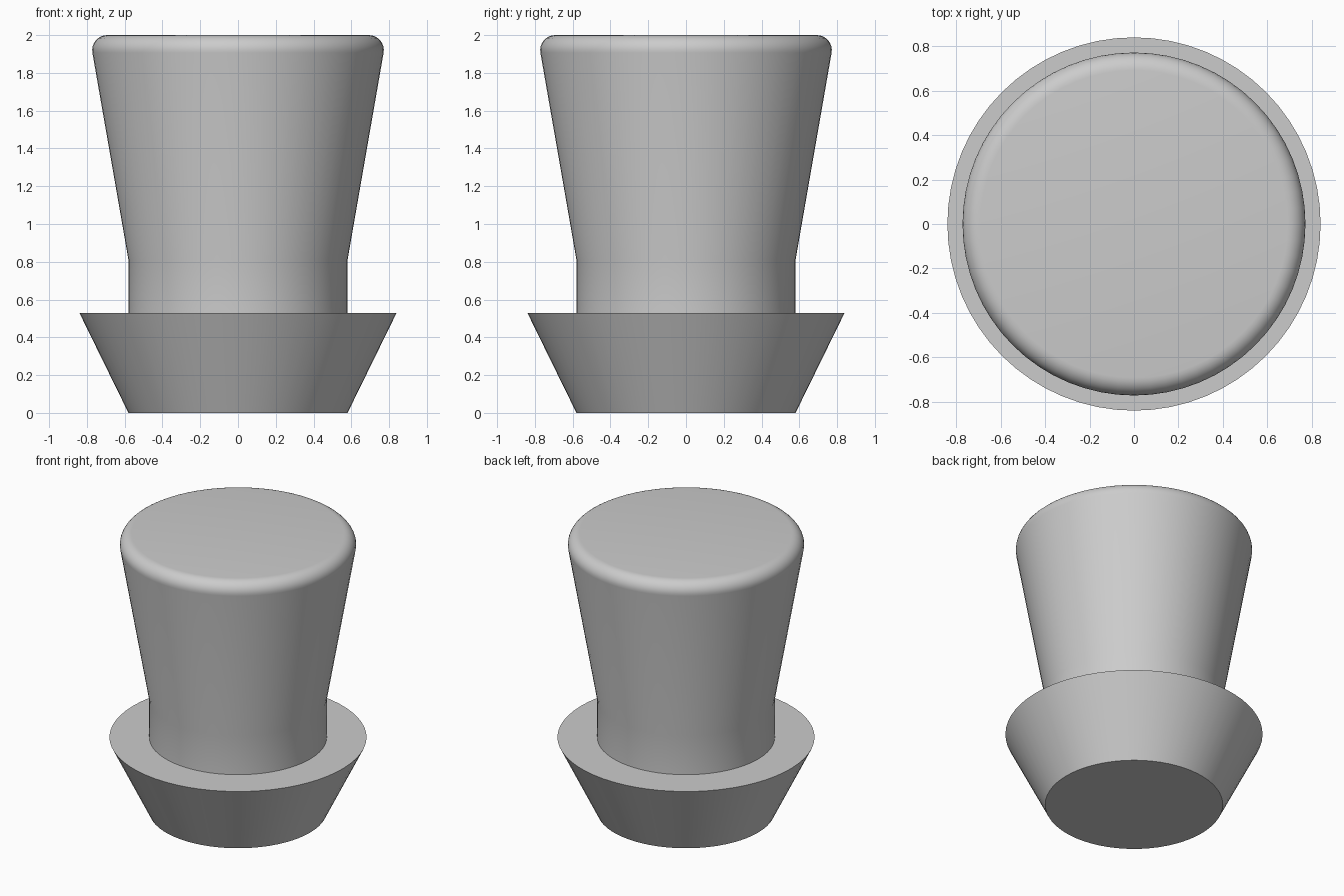
import bpy, bmesh, math

cube = bpy.data.objects.get("Cube")
if cube:
    bpy.data.objects.remove(cube, do_unlink=True)

SIDES = 64

grey = bpy.data.materials.new("plain_grey")
grey.use_nodes = True
grey.diffuse_color = (0.6, 0.6, 0.6, 1)
grey.node_tree.nodes["Principled BSDF"].inputs["Base Color"].default_value = (0.6, 0.6, 0.6, 1)


def lathe(name, profile):
    """Turn a bottom-to-top (radius, height) profile into a closed solid."""
    bm = bmesh.new()
    rings = []
    for r, z in profile:
        rings.append([bm.verts.new((r * math.cos(a), r * math.sin(a), z))
                      for a in (math.tau * i / SIDES for i in range(SIDES))])
    for low, high in zip(rings, rings[1:]):
        for i in range(SIDES):
            j = (i + 1) % SIDES
            bm.faces.new((low[i], low[j], high[j], high[i]))
    bm.faces.new(rings[0][::-1])
    bm.faces.new(rings[-1])
    mesh = bpy.data.meshes.new(name)
    bm.to_mesh(mesh)
    bm.free()
    mesh.materials.append(grey)
    obj = bpy.data.objects.new(name, mesh)
    bpy.context.collection.objects.link(obj)
    bpy.ops.object.select_all(action='DESELECT')
    obj.select_set(True)
    bpy.context.view_layer.objects.active = obj
    bpy.ops.object.shade_smooth_by_angle(angle=math.radians(30))
    return obj


# Rounded rim between the flared wall and the flat top
fillet = 0.08
slope = math.atan2(0.19, 1.11)
rim = []
for k in range(9):
    a = -slope + (math.pi / 2 + slope) * k / 8
    rim.append((0.692 + fillet * math.cos(a), 2 - fillet + fillet * math.sin(a)))

# Flared flange, and the neck with its flared head as one solid
bottom_flange = lathe("bottom_flange", [(0.58, 0), (0.84, 0.53), (0.58, 0.53), (0.58, 0.81)] + rim)
bottom_flange.name = "flanged_plug"
